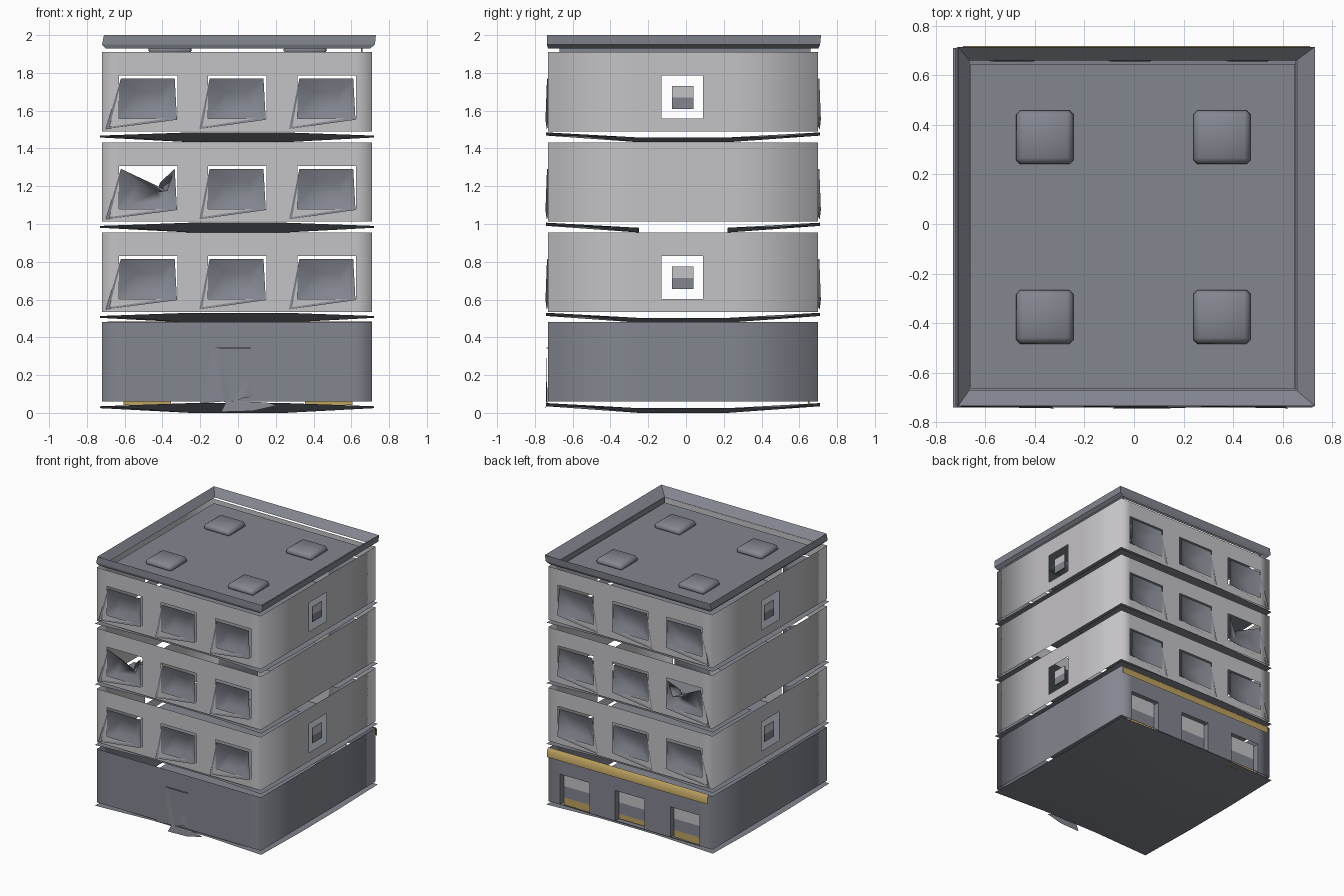
import bpy, bmesh

old = bpy.data.objects.get("Cube")
if old:
    bpy.data.objects.remove(old, do_unlink=True)


def material(name, rgb):
    m = bpy.data.materials.new(name)
    m.use_nodes = True
    m.diffuse_color = (*rgb, 1)
    bsdf = next(n for n in m.node_tree.nodes if n.type == 'BSDF_PRINCIPLED')
    bsdf.inputs["Base Color"].default_value = (*rgb, 1)
    bsdf.inputs["Roughness"].default_value = 0.8
    return m


SLATE = material("slate grey", (0.23, 0.24, 0.28))
PLASTER = material("pale plaster", (0.55, 0.54, 0.56))
GOLD = material("ochre gold", (0.52, 0.37, 0.12))

LEFT, RIGHT, FRONT, BACK = -0.72, 0.71, -0.73, 0.70


def mesh(name, verts, faces, mat, smooth=False, normals=True):
    me = bpy.data.meshes.new(name)
    bm = bmesh.new()
    vs = [bm.verts.new(v) for v in verts]
    for f in faces:
        bm.faces.new([vs[i] for i in f])
    loose = [v for v in bm.verts if not v.link_faces]
    bmesh.ops.delete(bm, geom=loose, context='VERTS')
    if normals:
        bmesh.ops.recalc_face_normals(bm, faces=bm.faces[:])
    for f in bm.faces:
        f.smooth = smooth
    bm.to_mesh(me)
    bm.free()
    me.materials.append(mat)
    ob = bpy.data.objects.new(name, me)
    bpy.context.collection.objects.link(ob)
    return ob


def box(name, lo, hi, mat, taper=0.0, smooth=False):
    verts = []
    for z, t in ((lo[2], 0), (hi[2], taper)):
        verts += [(lo[0] + t, lo[1] + t, z), (hi[0] - t, lo[1] + t, z),
                  (hi[0] - t, hi[1] - t, z), (lo[0] + t, hi[1] - t, z)]
    sides = [(i, (i + 1) % 4, (i + 1) % 4 + 4, i + 4) for i in range(4)]
    return mesh(name, verts, [(3, 2, 1, 0), (4, 5, 6, 7)] + sides, mat, smooth)


def wall_band(name, zs, xs, ys, mat, is_hole):
    """Open four-sided shell; is_hole tells which middle-row cells stay open."""
    path = [(x, FRONT) for x in xs[:-1]] + [(RIGHT, y) for y in ys[:-1]]
    path += [(x, BACK) for x in xs[:0:-1]] + [(LEFT, y) for y in ys[:0:-1]]
    n = len(path)
    verts = [(x, y, z) for z in zs for x, y in path]
    faces = []
    for k in range(len(zs) - 1):
        for i in range(n):
            j = (i + 1) % n
            mid = ((path[i][0] + path[j][0]) / 2, (path[i][1] + path[j][1]) / 2)
            if k == 1 and is_hole(*mid):
                continue
            faces.append((k * n + i, k * n + j, (k + 1) * n + j, (k + 1) * n + i))
    return mesh(name, verts, faces, mat, True, False)


def slab(name, z, split=False):
    """Thin dished floor plate with raised front and back lips."""
    xs, ys = (-0.73, -0.25, 0.25, 0.72), (-0.74, -0.25, 0.22, 0.71)
    verts = []
    for j, y in enumerate(ys):
        for i, x in enumerate(xs):
            ex, ey = i in (0, 3), j in (0, 3)
            lift = 0.035 if ex and ey else 0.052 if ey else 0.025 if ex else 0
            verts.append((x, y, z + lift))
    faces = [(j * 4 + i, j * 4 + i + 4, j * 4 + i + 5, j * 4 + i + 1)
             for j in range(3) for i in range(3) if not (split and j == 1)]
    return mesh(name, verts, faces, SLATE, True, False)


def window(name, x, y, z, out, skew, broken):
    """Warped dished pane leaning over the lower corner of its opening."""
    rim = [(x - 0.145, z + 0.28, 0.003), (x + 0.14, z + 0.28, 0.006),
           (x + 0.152, z + 0.062, 0.014), (x - skew, z + 0.013, 0.008)]
    if broken:
        rim.insert(1, (x + 0.10, z + 0.165, 0.004))
    cx, cz = x, z + 0.15
    verts = [(px, y + out * d, pz) for px, pz, d in rim]
    verts += [(cx + (px - cx) * 0.45, y - out * 0.045, cz + (pz - cz) * 0.45)
              for px, pz, d in rim]
    n = len(rim)
    faces = [(i, (i + 1) % n, (i + 1) % n + n, i + n) for i in range(n)]
    mesh(name, verts, faces + [tuple(range(n, 2 * n))], SLATE, True)


# Ground floor and base
SHOP_X = (-0.48, 0.0, 0.48)
slab("base_plate", 0.0)
wall_band("ground_floor_wall", (0.06, 0.065, 0.30, 0.48),
          [LEFT] + [c + s for c in SHOP_X for s in (-0.13, 0.13)] + [RIGHT],
          (FRONT, -0.25, 0.22, BACK), SLATE,
          lambda x, y: y == BACK and any(abs(x - c) < 0.1 for c in SHOP_X))

# Upper floors with windows
WINDOW_X = (-0.475, -0.005, 0.47)
floor_xs = [LEFT] + [c + s for c in WINDOW_X for s in (-0.155, 0.155)] + [RIGHT]
floor_ys = (FRONT, -0.25, -0.13, 0.09, 0.25, BACK)
for level, z in enumerate((0.535, 1.012, 1.49)):
    tag = f"floor_{level + 1}"
    side_open = level != 1

    def opening(x, y, side_open=side_open):
        if y in (FRONT, BACK):
            return any(abs(x - c) < 0.1 for c in WINDOW_X)
        return side_open and -0.13 < y < 0.09

    slab(tag + "_ledge", z - 0.057, split=not side_open)
    wall_band(tag + "_wall", (z, z + 0.068, z + 0.295, z + 0.42),
              floor_xs, floor_ys, PLASTER, opening)
    for i, x in enumerate(WINDOW_X):
        for side, y, out in (("front", FRONT, -1), ("back", BACK, 1)):
            window(f"{tag}_{side}_window_{i + 1}", x, y, z, out,
                   0.225 if i == 0 else 0.20, level == 1 and i == 0)
    if side_open:
        for side, x in (("left", RIGHT - 0.01), ("right", LEFT + 0.01)):
            for part, a, b, mat in (("lower", 0.12, 0.18, SLATE), ("upper", 0.18, 0.24, PLASTER)):
                box(f"{tag}_{side}_pane_{part}", (x - 0.004, -0.075, z + a),
                    (x + 0.004, 0.04, z + b), mat)

# Recessed shop windows and awning at the back
PANE_Y = BACK - 0.05
for i, x in enumerate(SHOP_X):
    low = 0.06 if i == 1 else 0.042
    for part, a, b, mat in (("sill", low, 0.10, GOLD), ("lower", 0.10, 0.19, SLATE),
                            ("upper", 0.19, 0.31, PLASTER)):
        box(f"shop_{part}_{i + 1}", (x - 0.125, PANE_Y - 0.004, a),
            (x + 0.125, PANE_Y + 0.004, b), mat)
    for side, s in (("right", -0.13), ("left", 0.13)):
        box(f"shop_jamb_{side}_{i + 1}", (x + s - 0.003, PANE_Y, 0.06),
            (x + s + 0.003, BACK, 0.30), SLATE)
mesh("awning", [(LEFT + 0.03, BACK, 0.485), (RIGHT, BACK, 0.485),
                (RIGHT, BACK + 0.018, 0.465), (LEFT + 0.03, BACK + 0.018, 0.465),
                (RIGHT, BACK + 0.018, 0.415), (LEFT + 0.03, BACK + 0.018, 0.415)],
     [(0, 1, 2, 3), (3, 2, 4, 5)], GOLD, True)

# Entrance at the front
mesh("entrance_door", [(-0.20, FRONT - 0.004, 0.05), (-0.03, FRONT - 0.004, 0.05),
                       (-0.10, FRONT - 0.006, 0.34), (-0.13, FRONT - 0.006, 0.35),
                       (-0.08, FRONT - 0.012, 0.06)],
     [(0, 4, 3), (4, 2, 3), (4, 1, 2)], SLATE)
box("entrance_canopy", (-0.12, FRONT - 0.008, 0.342), (0.07, FRONT, 0.347), SLATE)
mesh("entrance_post", [(-0.02, FRONT - 0.005, 0.06), (0.08, FRONT - 0.005, 0.08),
                       (0.06, FRONT - 0.006, 0.16), (0.02, FRONT - 0.006, 0.16),
                       (0.03, FRONT - 0.012, 0.08)],
     [(0, 4, 3), (4, 2, 3), (4, 1, 2)], SLATE)
mesh("entrance_step", [(-0.09, -0.745, 0.005), (0.08, -0.745, 0.01), (0.21, -0.742, 0.04),
                       (-0.06, -0.738, 0.065), (0.15, -0.735, 0.055)],
     [(0, 1, 3), (1, 2, 3), (2, 4, 3)], SLATE)

# Sunken roof deck, parapet floating above it, and vents
DECK = 1.907
mesh("roof_deck", [(-0.66, -0.665, DECK), (0.65, -0.665, DECK),
                   (0.65, 0.645, DECK), (-0.66, 0.645, DECK)], [(0, 1, 2, 3)], SLATE)


def ring(x0, x1, y0, y1, z):
    return [(x0, y0, z), (x1, y0, z), (x1, y1, z), (x0, y1, z)]


loops = (ring(-0.70, 0.70, -0.73, 0.70, 1.93) + ring(-0.72, 0.725, -0.737, 0.71, 1.95)
         + ring(-0.71, 0.73, -0.735, 0.715, 2.0) + ring(-0.665, 0.655, -0.67, 0.66, 1.945))
mesh("parapet", loops, [(r * 4 + i, r * 4 + (i + 1) % 4, r * 4 + 4 + (i + 1) % 4, r * 4 + 4 + i)
                        for r in range(3) for i in range(4)], SLATE)
box("parapet_footing", (0.652, -0.67, DECK), (0.658, 0.66, 1.947), SLATE)
for i, x in enumerate((-0.36, 0.355)):
    for j, y in enumerate((-0.375, 0.35)):
        vent = box(f"roof_vent_{i + 1}_{j + 1}", (x - 0.12, y - 0.113, DECK - 0.002),
                   (x + 0.12, y + 0.113, DECK + 0.045), SLATE, 0.015, True)
        bevel = vent.modifiers.new("soft_edges", 'BEVEL')
        bevel.width = 0.015
        bevel.segments = 1
